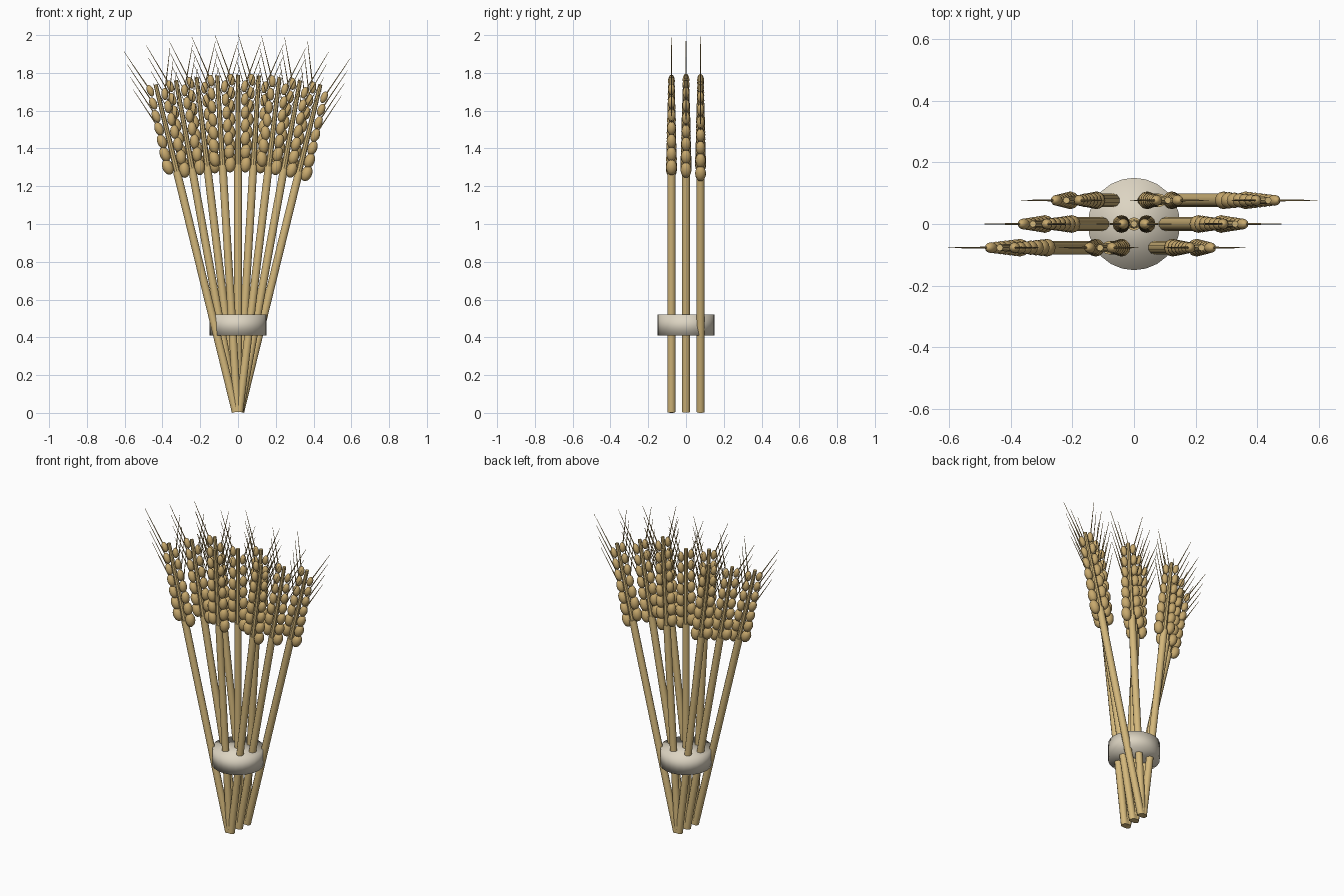
import bpy, bmesh, math
from mathutils import Matrix, Vector

if "Cube" in bpy.data.objects:
    bpy.data.objects.remove(bpy.data.objects["Cube"])


def material(name, color):
    m = bpy.data.materials.new(name)
    m.diffuse_color = (*color, 1)
    m.use_nodes = True
    m.node_tree.nodes["Principled BSDF"].inputs["Base Color"].default_value = m.diffuse_color
    return m


STRAW = material("straw", (0.66, 0.48, 0.20))
GRAIN = material("grain_gold", (0.58, 0.40, 0.155))
BAND = material("cream_band", (0.72, 0.66, 0.54))


def rod(bm, a, b, r1, r2, sides):
    """Capped cone or cylinder between two points."""
    a, b = Vector(a), Vector(b)
    d = b - a
    m = Matrix.Translation((a + b) / 2) @ d.to_track_quat('Z', 'Y').to_matrix().to_4x4()
    bmesh.ops.create_cone(bm, cap_ends=True, segments=sides, radius1=r1, radius2=r2,
                          depth=d.length, matrix=m)


def finish(bm, name, mat, matrix=Matrix(), angle=40):
    me = bpy.data.meshes.new(name)
    bm.to_mesh(me)
    bm.free()
    me.materials.append(mat)
    ob = bpy.data.objects.new(name, me)
    bpy.context.collection.objects.link(ob)
    ob.matrix_world = matrix
    bpy.ops.object.select_all(action='DESELECT')
    ob.select_set(True)
    bpy.context.view_layer.objects.active = ob
    bpy.ops.object.shade_smooth_by_angle(angle=math.radians(angle))
    return ob


for i in range(9):
    k = i - 4
    # fan tilt and one of three depth rows
    place = (Matrix.Translation((k * 0.003, (i % 3 - 1) * 0.077, 0.005))
             @ Matrix.Rotation(k * 0.06, 4, 'Y'))

    # stem, with a thinner core through the ear
    bm = bmesh.new()
    rod(bm, (0, 0, 0), (0, 0, 1.31), 0.022, 0.022, 10)
    rod(bm, (0, 0, 1.31), (0, 0, 1.785), 0.016, 0.011, 8)
    finish(bm, f"stalk_{i}", STRAW, place)

    # two staggered columns of shrinking grains, and bristles on the upper ones
    grains, awns = bmesh.new(), bmesh.new()
    for side, z0 in ((-1, 1.345), (1, 1.31)):
        for j in range(7):
            t = j / 6
            x, z = side * (0.041 - 0.006 * t), z0 + 0.069 * j
            w, h = 0.029 - 0.011 * t, 0.043 - 0.011 * t
            m = (Matrix.Translation((x, 0, z)) @ Matrix.Rotation(side * 0.15, 4, 'Y')
                 @ Matrix.Diagonal((w, w, h, 1)))
            bmesh.ops.create_uvsphere(grains, u_segments=12, v_segments=8, radius=1, matrix=m)
            if j >= 3:
                rod(awns, (x, 0, z), (side * 0.122, 0, z + 0.236), 0.004, 0.001, 5)
    finish(grains, f"ear_grains_{i}", GRAIN, place, 180)
    finish(awns, f"ear_bristles_{i}", GRAIN, place)

# binding band around the sheaf
bm = bmesh.new()
rod(bm, (0, 0, 0.41), (0, 0, 0.52), 0.15, 0.15, 24)
finish(bm, "binding_band", BAND, angle=180)
